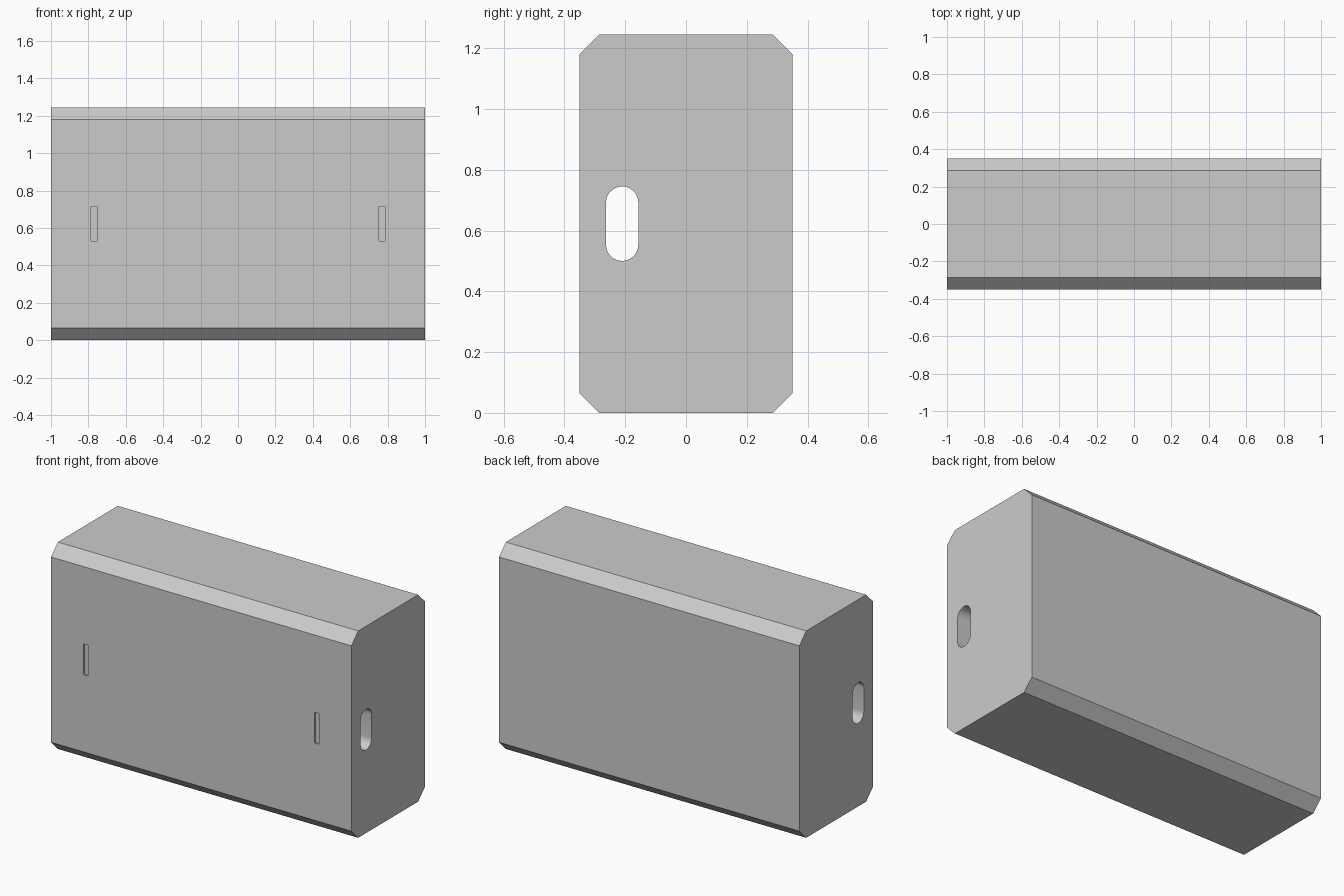
import bpy, bmesh
from math import sin, cos, pi

if "Cube" in bpy.data.objects:
    bpy.data.objects.remove(bpy.data.objects["Cube"])


def prism(name, profile, x0, x1):
    """Extrude a (y, z) profile along x."""
    bm = bmesh.new()
    face = bm.faces.new([bm.verts.new((x0, y, z)) for y, z in profile])
    ext = bmesh.ops.extrude_face_region(bm, geom=[face])
    moved = [v for v in ext["geom"] if isinstance(v, bmesh.types.BMVert)]
    bmesh.ops.translate(bm, verts=moved, vec=(x1 - x0, 0, 0))
    bmesh.ops.recalc_face_normals(bm, faces=bm.faces)
    mesh = bpy.data.meshes.new(name)
    bm.to_mesh(mesh)
    bm.free()
    ob = bpy.data.objects.new(name, mesh)
    bpy.context.collection.objects.link(ob)
    return ob


def cut(target, cutter):
    cutter.hide_render = True
    mod = target.modifiers.new(cutter.name, 'BOOLEAN')
    mod.operation = 'DIFFERENCE'
    mod.solver = 'EXACT'
    mod.object = cutter
    bpy.context.view_layer.objects.active = target
    bpy.ops.object.modifier_apply(modifier=mod.name)
    bpy.data.objects.remove(cutter)


# Body: block with four chamfered long edges
W, H, C = 0.35, 1.245, 0.065
body = prism("body", [(-W + C, 0), (W - C, 0), (W, C), (W, H - C),
                      (W - C, H), (-W + C, H), (-W, H - C), (-W, C)], -1, 1)

# Rounded slot running through the full length
R, CY, N = 0.053, -0.21, 16
slot = []
for start, cz in ((0, 0.745 - R), (pi, 0.5 + R)):
    for i in range(N + 1):
        a = start + pi * i / N
        slot.append((CY + R * cos(a), cz + R * sin(a)))
cut(body, prism("slot_cutter", slot, -1.1, 1.1))

# Two shallow slits in the front face
for side in (-1, 1):
    x = side * 0.77
    slit = [(-0.4, 0.53), (-0.34, 0.53), (-0.34, 0.715), (-0.4, 0.715)]
    cut(body, prism("slit_cutter", slit, x - 0.015, x + 0.015))

# Smooth slot ends, keep chamfers sharp
bpy.ops.object.select_all(action='DESELECT')
body.select_set(True)
bpy.context.view_layer.objects.active = body
bpy.ops.object.shade_smooth_by_angle(angle=pi / 6)
